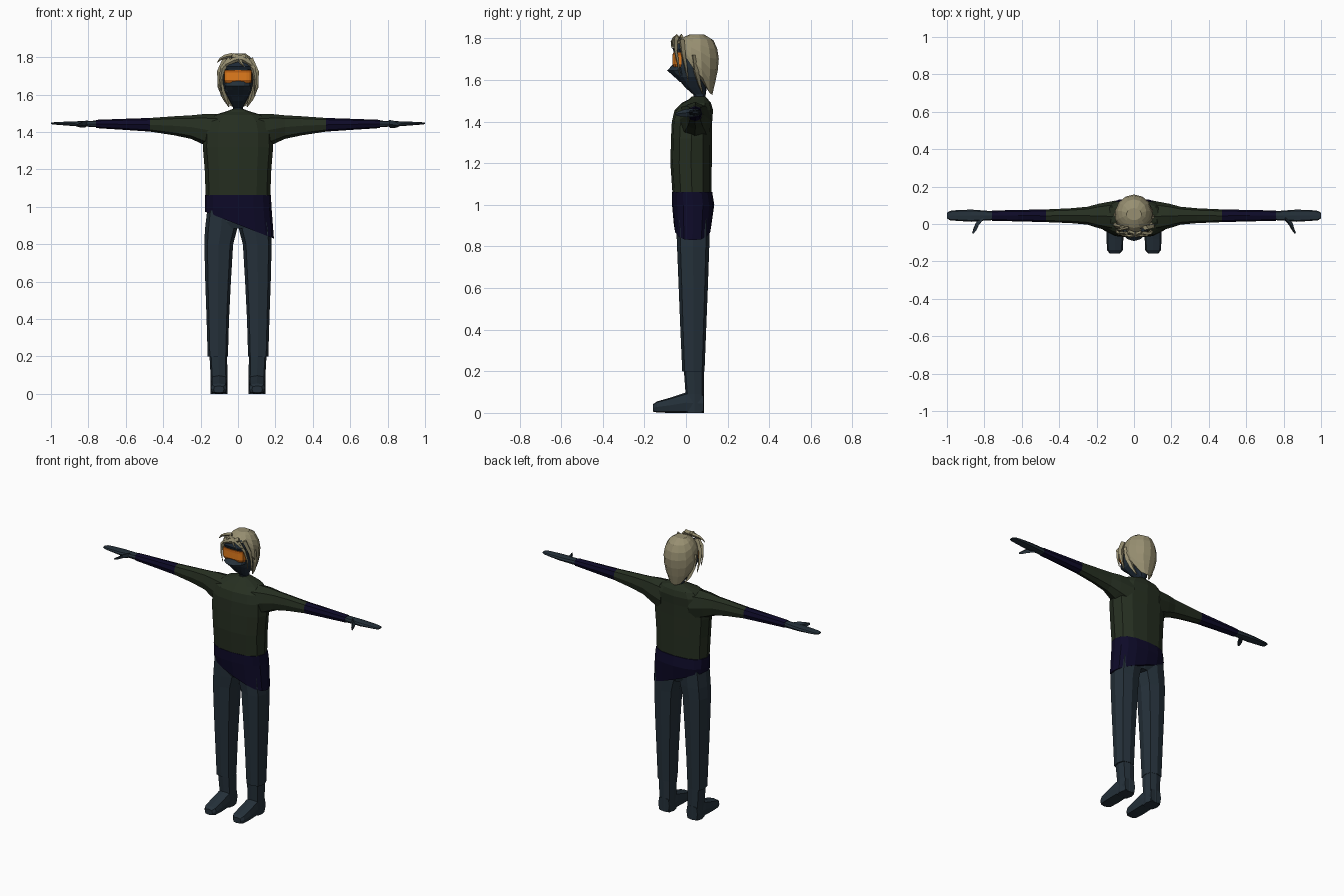
import bpy, bmesh, math
from mathutils import Vector


def material(name, rgb):
    m = bpy.data.materials.new(name)
    m.diffuse_color = (*rgb, 1)
    return m


SHIRT = material("dark_green", (0.019, 0.028, 0.015))
NAVY = material("navy", (0.004, 0.003, 0.021))
SLATE = material("slate_blue", (0.018, 0.030, 0.042))
MASK = material("dark_slate", (0.012, 0.021, 0.034))
HAIR = material("ash_blond", (0.31, 0.275, 0.165))
ORANGE = material("visor_orange", (0.75, 0.20, 0.012))
AMBER = material("visor_amber", (0.42, 0.10, 0.006))


def finish(name, bm, mats, rule=None):
    bmesh.ops.recalc_face_normals(bm, faces=bm.faces)
    if rule:
        for f in bm.faces:
            f.material_index = rule(f.calc_center_median())
    me = bpy.data.meshes.new(name)
    bm.to_mesh(me)
    bm.free()
    for m in mats:
        me.materials.append(m)
    ob = bpy.data.objects.new(name, me)
    bpy.context.collection.objects.link(ob)
    return ob


def loft(name, rings, mats, rule=None):
    """Skin a list of equal-length point rings and cap both ends."""
    bm = bmesh.new()
    vs = [[bm.verts.new(p) for p in r] for r in rings]
    n = len(vs[0])
    for a, b in zip(vs, vs[1:]):
        for i in range(n):
            j = (i + 1) % n
            bm.faces.new((a[i], a[j], b[j], b[i]))
    bm.faces.new(vs[0])
    bm.faces.new(vs[-1])
    return finish(name, bm, mats, rule)


def oval(a0, a1, b0, b1, n=8, e=0.85):
    """Rounded outline between the given limits."""
    pts = []
    for k in range(n):
        t = 2 * math.pi * k / n
        c, s = math.cos(t), math.sin(t)
        c = math.copysign(abs(c) ** e, c) if abs(c) > 1e-6 else 0
        s = math.copysign(abs(s) ** e, s) if abs(s) > 1e-6 else 0
        pts.append(((a0 + a1) / 2 + (a1 - a0) / 2 * c, (b0 + b1) / 2 + (b1 - b0) / 2 * s))
    return pts


def zring(z, x0, x1, y0, y1, n=8, e=0.85):
    return [(x, y, z) for x, y in oval(x0, x1, y0, y1, n, e)]


def xring(x, y0, y1, z0, z1, n=8, e=0.85):
    return [(x, y, z) for y, z in oval(y0, y1, z0, z1, n, e)]


def body(name, rows, mats, n=12, e=0.8, rule=None):
    """Symmetric upright part; rows are (z, half width, front y, back y)."""
    return loft(name, [zring(z, -w, w, f, b, n, e) for z, w, f, b in rows], mats, rule)


def strand(name, path, w, mat, tip=0.15):
    """Tapered four-sided lock along a path."""
    path = [Vector(p) for p in path]
    rings = []
    for i, p in enumerate(path):
        d = (path[min(i + 1, len(path) - 1)] - path[max(i - 1, 0)]).normalized()
        u = d.cross(Vector((0.3, 0.9, 0.2))).normalized()
        v = d.cross(u)
        r = w * (1 - (1 - tip) * (i / (len(path) - 1)) ** 1.5)
        rings.append([p + u * r, p + v * r * 0.6, p - u * r, p - v * r * 0.6])
    return loft(name, rings, [mat])


# Torso of the shirt
body("shirt", [(1.04, .172, -.064, .122), (1.2, .178, -.075, .124), (1.32, .188, -.072, .124),
               (1.40, .185, -.068, .126), (1.455, .17, -.055, .13), (1.49, .13, -.02, .12),
               (1.508, .07, .015, .105), (1.522, .03, .03, .092)], [SHIRT])

# Slanted hem
hem = [zring(1.062, -.176, .176, -.067, .126, 16, .8), zring(1.0, -.177, .179, -.067, .136, 16, .8)]
hem.append([(x, y, 0.905 - 0.39 * x) for x, y in oval(-.176, .192, -.058, .122, 16, .8)])
loft("hem", hem, [NAVY])

# Pelvis
body("pelvis", [(.885, .12, -.035, .10), (.92, .165, -.047, .113), (1.03, .165, -.055, .118)], [SLATE])

for side, s in (("right", 1), ("left", -1)):
    def flip(rings):
        return [[(s * x, y, z) for x, y, z in r] for r in rings]

    # Sleeve with navy forearm
    sleeve = [(.10, -.045, .125, 1.30, 1.495), (.19, -.022, .108, 1.335, 1.495),
              (.25, -.003, .092, 1.363, 1.489), (.34, .005, .084, 1.382, 1.484),
              (.47, .010, .078, 1.402, 1.475), (.62, .014, .075, 1.412, 1.470),
              (.76, .017, .072, 1.421, 1.465)]
    loft(side + "_sleeve", flip([xring(*r) for r in sleeve]), [SHIRT, NAVY],
         lambda c: 1 if abs(c.x) > .47 else 0)

    # Hand and thumb
    hand = [(.75, .021, .068, 1.425, 1.461), (.80, .018, .072, 1.428, 1.459),
            (.87, .012, .077, 1.431, 1.457), (.95, .017, .074, 1.437, 1.454),
            (.985, .02, .07, 1.44, 1.452), (1.0, .03, .06, 1.442, 1.45)]
    loft(side + "_hand", flip([xring(*r, e=.7) for r in hand]), [SLATE])
    strand(side + "_thumb", [(s * .81, .035, 1.443), (s * .838, .0, 1.441),
                             (s * .85, -.028, 1.438), (s * .862, -.05, 1.436)], .022, SLATE, .3)

    # Trouser leg
    leg = [(.98, .0, .165, -.05, .115), (.875, .006, .177, -.046, .114), (.80, .026, .180, -.043, .112),
           (.60, .038, .175, -.035, .105), (.40, .048, .168, -.027, .097), (.20, .054, .162, -.018, .089)]
    loft(side + "_trouser_leg", flip([zring(*r, e=.7) for r in leg]), [SLATE])

    # Boot shaft and foot
    shaft = [(.23, .058, .154, -.012, .086), (.09, .057, .146, -.002, .086), (.0, .057, .146, -.002, .086)]
    loft(side + "_boot_shaft", flip([zring(*r, e=.6) for r in shaft]), [SLATE])
    foot = [(.084, .062, .142, 0, .09), (.0, .058, .146, 0, .098),
            (-.08, .057, .147, 0, .072), (-.14, .06, .144, .002, .055), (-.158, .075, .13, .006, .042)]
    loft(side + "_foot", flip([[(x, y, z) for x, z in oval(x0, x1, z0, z1, 8, .5)]
                               for y, x0, x1, z0, z1 in foot]), [SLATE])

    # Hair locks framing the face
    locks = [([(.04, -.05, 1.79), (.082, -.05, 1.74), (.094, -.038, 1.68), (.09, -.03, 1.62)], .017),
             ([(.06, -.02, 1.79), (.095, -.012, 1.72), (.098, 0, 1.66), (.088, .01, 1.59)], .022),
             ([(.085, .04, 1.72), (.088, .05, 1.64), (.07, .065, 1.58), (.048, .08, 1.535)], .026)]
    for i, (path, w) in enumerate(locks):
        strand(f"{side}_face_lock_{i + 1}", [(s * x, y, z) for x, y, z in path], w, HAIR)

# Head and neck
body("head", [(1.495, .028, .04, .09), (1.53, .026, .035, .095), (1.565, .045, -.005, .10),
              (1.615, .07, -.045, .11), (1.66, .08, -.058, .12), (1.74, .083, -.056, .13),
              (1.79, .06, -.03, .12)], [SLATE, MASK], e=.72, rule=lambda c: 1 if c.z < 1.62 else 0)

# Pointed lower mask
body("mask", [(1.59, .045, -.03, .03), (1.625, .064, -.066, .03), (1.645, .07, -.091, .03),
              (1.672, .068, -.066, .03)], [SLATE, MASK], e=1.1,
     rule=lambda c: 1 if c.z < 1.634 else 0)

# Visor with darker lower and upper bands
body("visor", [(1.662, .072, -.061, 0), (1.678, .075, -.066, 0), (1.718, .075, -.066, 0),
               (1.732, .073, -.062, 0)], [ORANGE, AMBER], n=16, e=.55,
     rule=lambda c: 1 if c.z < 1.677 or c.z > 1.72 else 0)

# Brow ridge
body("brow", [(1.733, .072, -.058, 0), (1.75, .074, -.064, 0), (1.775, .06, -.05, 0)], [MASK], e=.65)

# Hair shell: columns run from the crown to a hairline that drops to the back
PROFILE = [(1.82, .04, .02, .085), (1.803, .065, -.02, .125), (1.765, .093, -.055, .148),
           (1.70, .104, -.06, .158), (1.64, .10, -.045, .152), (1.58, .078, .0, .139),
           (1.53, .045, .055, .126)]
HAIRLINE = [(-1, 1.528), (-.6, 1.54), (-.3, 1.60), (.1, 1.65), (.5, 1.70), (.75, 1.765), (1, 1.775)]


def interp(table, x):
    for a, b in zip(table, table[1:]):
        if min(a[0], b[0]) <= x <= max(a[0], b[0]):
            t = (x - a[0]) / (b[0] - a[0])
            return [p + (q - p) * t for p, q in zip(a, b)]
    return table[-1]


N, ROWS = 14, 6
hair_rings = [[] for _ in range(ROWS + 1)]
for k in range(N):
    t = 2 * math.pi * k / N
    low = interp(HAIRLINE, max(-1, min(1, math.cos(t))))[1]
    for r in range(ROWS + 1):
        z = 1.82 + (low - 1.82) * (r / ROWS) ** 1.3
        _, w, f, b = interp(PROFILE, z)
        hair_rings[r].append((w * math.sin(t), (f + b) / 2 - (b - f) / 2 * math.cos(t), z))
loft("hair", hair_rings, [HAIR])

# Swept fringe
FRINGE = [([(.04, -.045, 1.80), (-.02, -.065, 1.785), (-.06, -.06, 1.765), (-.088, -.045, 1.735)], .018),
          ([(-.03, -.04, 1.805), (.03, -.062, 1.787), (.065, -.06, 1.765), (.09, -.045, 1.73)], .018),
          ([(-.03, -.02, 1.81), (-.07, -.03, 1.802), (-.095, -.035, 1.79), (-.11, -.04, 1.772)], .013),
          ([(.0, -.045, 1.80), (.01, -.066, 1.782), (.02, -.068, 1.765), (.035, -.066, 1.75)], .014)]
for i, (path, w) in enumerate(FRINGE):
    strand(f"fringe_{i + 1}", path, w, HAIR)
